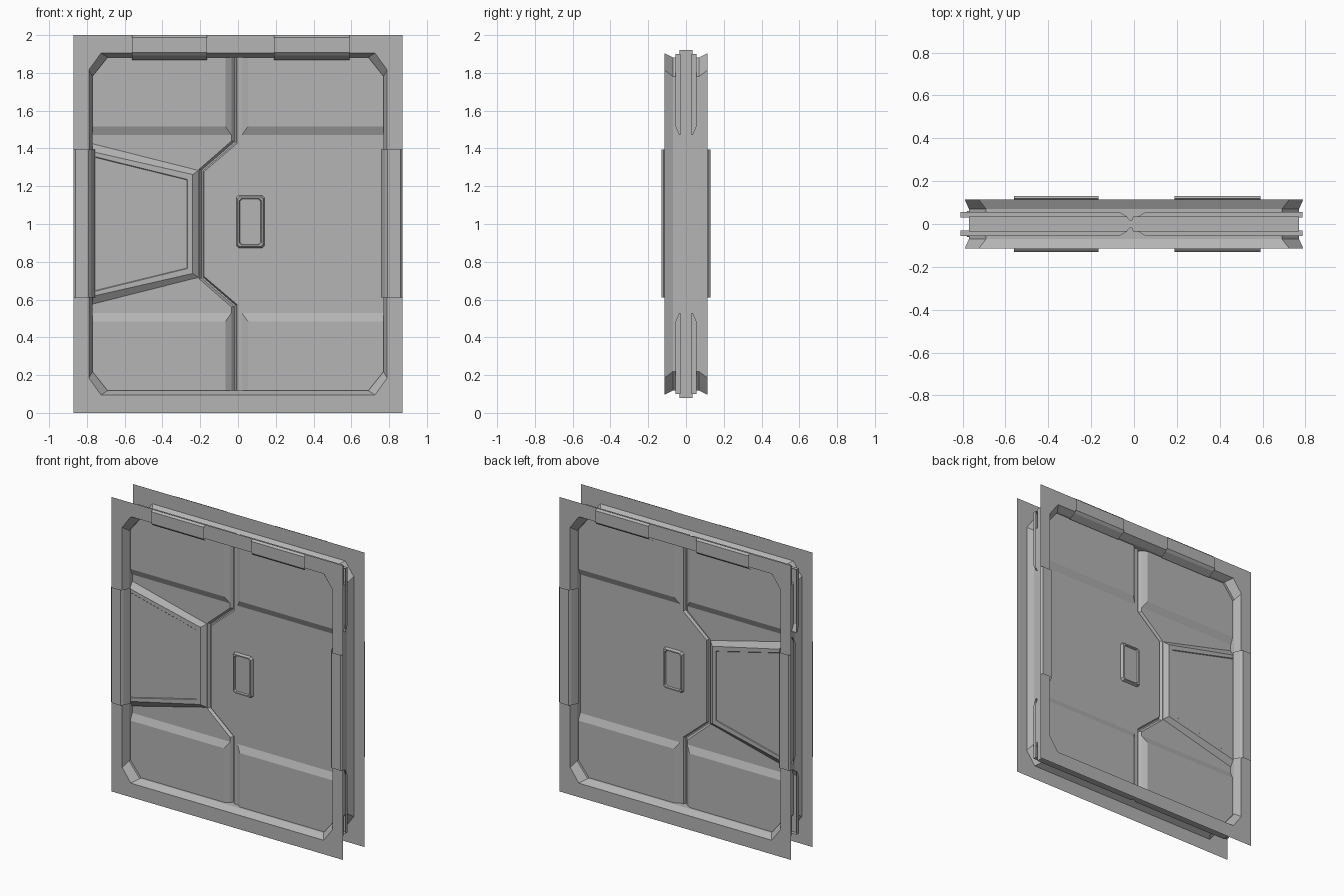
import bpy, bmesh

if "Cube" in bpy.data.objects:
    bpy.data.objects.remove(bpy.data.objects["Cube"], do_unlink=True)

MID = 1.0  # all outlines are (x, z) offsets from the door's mid height

metal = bpy.data.materials.new("plain_grey")
metal.use_nodes = True
grey = (0.46, 0.46, 0.46, 1)
metal.diffuse_color = grey
metal.node_tree.nodes["Principled BSDF"].inputs["Base Color"].default_value = grey


def finish(name, bm, axes):
    """Make the front half face -y, then mirror it over the given axes."""
    bmesh.ops.remove_doubles(bm, verts=bm.verts, dist=1e-5)
    bmesh.ops.recalc_face_normals(bm, faces=bm.faces)
    if sum(f.normal.y * f.calc_area() for f in bm.faces) > 0:
        bmesh.ops.reverse_faces(bm, faces=bm.faces)
    mesh = bpy.data.meshes.new(name)
    bm.to_mesh(mesh)
    bm.free()
    mesh.materials.append(metal)
    obj = bpy.data.objects.new(name, mesh)
    obj.location.z = MID
    bpy.context.collection.objects.link(obj)
    mod = obj.modifiers.new("mirror", 'MIRROR')
    mod.use_axis = [a in axes for a in "xyz"]
    return obj


def loft(name, rings, cap=True, closed=True, axes="y"):
    """Join matching outlines, each given as (depth, points)."""
    bm = bmesh.new()
    loops = [[bm.verts.new((x, y, z)) for x, z in pts] for y, pts in rings]
    n = len(loops[0])
    for a, b in zip(loops, loops[1:]):
        for i in range(n if closed else n - 1):
            j = (i + 1) % n
            quad = (a[i], a[j], b[j], b[i])
            spots = []
            for v in quad:
                if all((v.co - s.co).length > 1e-5 for s in spots):
                    spots.append(v)
            if len(spots) > 2:
                bm.faces.new(spots)
    if cap:
        bm.faces.new(loops[-1])
    return finish(name, bm, axes)


def octagon(w, h, cx, cz, ox=0, oz=0):
    """Rectangle with cut corners, half sizes w and h."""
    quarter = [(w, h - cz), (w - cx, h)]
    pts = quarter + [(-x, z) for x, z in reversed(quarter)]
    pts += [(-x, -z) for x, z in pts]
    return [(x + ox, z + oz) for x, z in pts]


def mirrored(upper):
    """Complete an upper outline with its reflection below mid height."""
    return upper + [(x, -z) for x, z in reversed(upper)]


def box_outline(x0, x1, z0, z1):
    return [(x0, z0), (x1, z0), (x1, z1), (x0, z1)]


# Outer frame: flat face, flared lip and inner tunnel
opening = octagon(.77, .882, .08, .10)
loft("door_frame", [(-.115, octagon(.87, 1, 0, 0)),
                    (-.115, octagon(.79, .905, .065, .09)),
                    (-.07, opening), (0, opening)], cap=False)

# Core behind the seam between the leaves
core = box_outline(-.76, .76, -.92, .92)
loft("door_core", [(0, core), (-.018, core)])


# Two leaves meeting on a stepped seam
def leaf(edge, seam, notch, kink):
    return mirrored([(edge, .92), (seam, .92), (seam, kink), (notch, kink - .15)])


left_wide = leaf(-.77, -.018, -.192, .435)
right_wide = leaf(.77, -.012, -.186, .432)
loft("narrow_leaf", [(0, left_wide), (-.016, left_wide),
                     (-.035, leaf(-.77, -.034, -.206, .44))])
loft("wide_leaf", [(0, right_wide), (-.016, right_wide),
                   (-.035, leaf(.77, -.004, -.18, .427))])

# Raised panels at the top and bottom of each leaf
for name, far, near, step in (("narrow_leaf_panel", -.81, -.034, -.032),
                              ("wide_leaf_panel", .785, .02, .032)):
    loft(name, [(-.03, box_outline(far, near, .47, .9)),
                (-.035, box_outline(far, near, .47, .9)),
                (-.055, box_outline(far, near + step, .515, .9))], axes="yz")


# Tapered hatch with a slightly sunk middle
def taper(right, tall, short):
    return mirrored([(-.78, tall), (right, short)])


loft("tapered_hatch", [(-.033, taper(-.206, .43, .285)),
                       (-.06, taper(-.24, .385, .262)),
                       (-.06, taper(-.268, .362, .236)),
                       (-.056, taper(-.27, .358, .233))])


# Small control pad with a rim
def pad(inset):
    return octagon(.075 - inset, .14 - inset, .012, .012, .065, .012)


loft("control_pad", [(-.033, pad(0)), (-.052, pad(.008)), (-.052, pad(.016)),
                     (-.042, pad(.02))])

# Clamp plates folded over the frame: (distance in from the edge, depth)
fold = [(0, -.118), (.012, -.13), (.092, -.13), (.108, -.115), (.133, -.07)]
for name, x0, x1 in (("top_clamp_right", -.56, -.165), ("top_clamp_left", .19, .59)):
    loft(name, [(y, [(x0, 1 - d), (x1, 1 - d)]) for d, y in fold],
         cap=False, closed=False)
loft("side_clamps", [(y, [(.87 - d * .84, -.39), (.87 - d * .84, .395)]) for d, y in fold],
     cap=False, closed=False, axes="xy")
